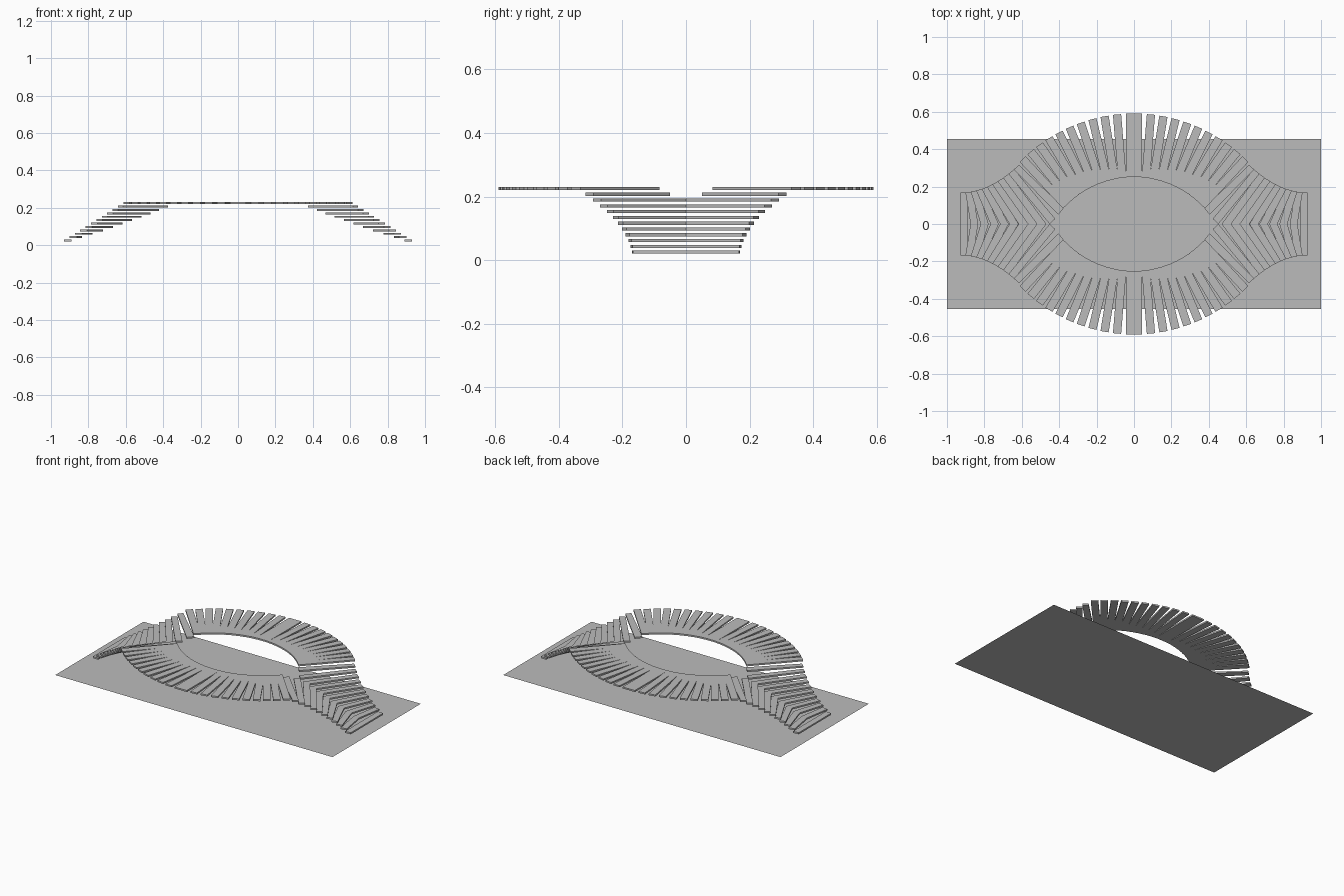
import bpy, bmesh
from math import sin, cos, sqrt, atan2

if "Cube" in bpy.data.objects:
    bpy.data.objects.remove(bpy.data.objects["Cube"], do_unlink=True)

grey = bpy.data.materials.new("plain grey")
grey.use_nodes = True
grey.diffuse_color = (0.5, 0.5, 0.5, 1)
grey.node_tree.nodes["Principled BSDF"].inputs["Base Color"].default_value = (0.5, 0.5, 0.5, 1)

THICK = 0.01
WIDTH = 0.044
CENTRE_Y = -0.26             # centre of the arcs bounding the raised ring
R_IN, R_OUT = 0.51, 0.85


def finish(name, bm):
    bmesh.ops.recalc_face_normals(bm, faces=bm.faces)
    mesh = bpy.data.meshes.new(name)
    bm.to_mesh(mesh)
    bm.free()
    mesh.materials.append(grey)
    obj = bpy.data.objects.new(name, mesh)
    bpy.context.collection.objects.link(obj)
    return obj


def slat(name, outline, z):
    """Thin board from a plan outline, mirrored to all four quarters."""
    bm = bmesh.new()
    face = bm.faces.new([bm.verts.new((x, y, z - THICK / 2)) for x, y in outline])
    top = bmesh.ops.extrude_face_region(bm, geom=[face])["geom"]
    bmesh.ops.translate(bm, vec=(0, 0, THICK),
                        verts=[g for g in top if isinstance(g, bmesh.types.BMVert)])
    mirror = finish(name, bm).modifiers.new("four_quarters", "MIRROR")
    mirror.use_axis = (True, True, False)
    mirror.use_mirror_merge = False


def outer_edge(x):
    """Flared outer edge of the stepped ends."""
    return 0.167 + 1.5 * (0.93 - x) ** 2


def inner_edge(x):
    """Inner arc, stopping at the middle line."""
    return max(0, sqrt(max(0, R_IN ** 2 - x * x)) + CENTRE_Y)


# Flat ground plate
bm = bmesh.new()
bm.faces.new([bm.verts.new((x, y, 0)) for x, y in
              ((-1, -0.455), (1, -0.455), (1, 0.455), (-1, 0.455))])
finish("ground_plate", bm)

# Level ring of fanned slats
for k in range(11):
    a = 0.0815 * k - 0.00065 * k * k
    s, c = sin(a), cos(a)
    outline = [(r * s + w * c, CENTRE_Y + r * c - w * s)
               for r, w in ((R_IN, 0), (R_IN, WIDTH), (R_OUT, WIDTH), (R_OUT, 0))]
    slat(f"ring_slat_{k + 1}", outline, 0.225)

# Chevron steps rising from each end
for j in range(11):
    xo = 0.93 - 0.0288 * j
    xi = 0.89 - 0.0575 * j + 0.0006 * j * j
    lean = atan2(xo - 0.04 - xi, outer_edge(xo) - inner_edge(xi))
    step = 0.03 if inner_edge(xi) > 0.01 else 0.04 / cos(lean)
    xb = xo - 0.04 * cos(lean)
    outline = [(xi, inner_edge(xi)), (xi + step, inner_edge(xi + step)),
               (xo, outer_edge(xo)), (xb, outer_edge(xb))]
    slat(f"end_step_{j + 1}", outline, 0.025 + 0.0182 * j)
